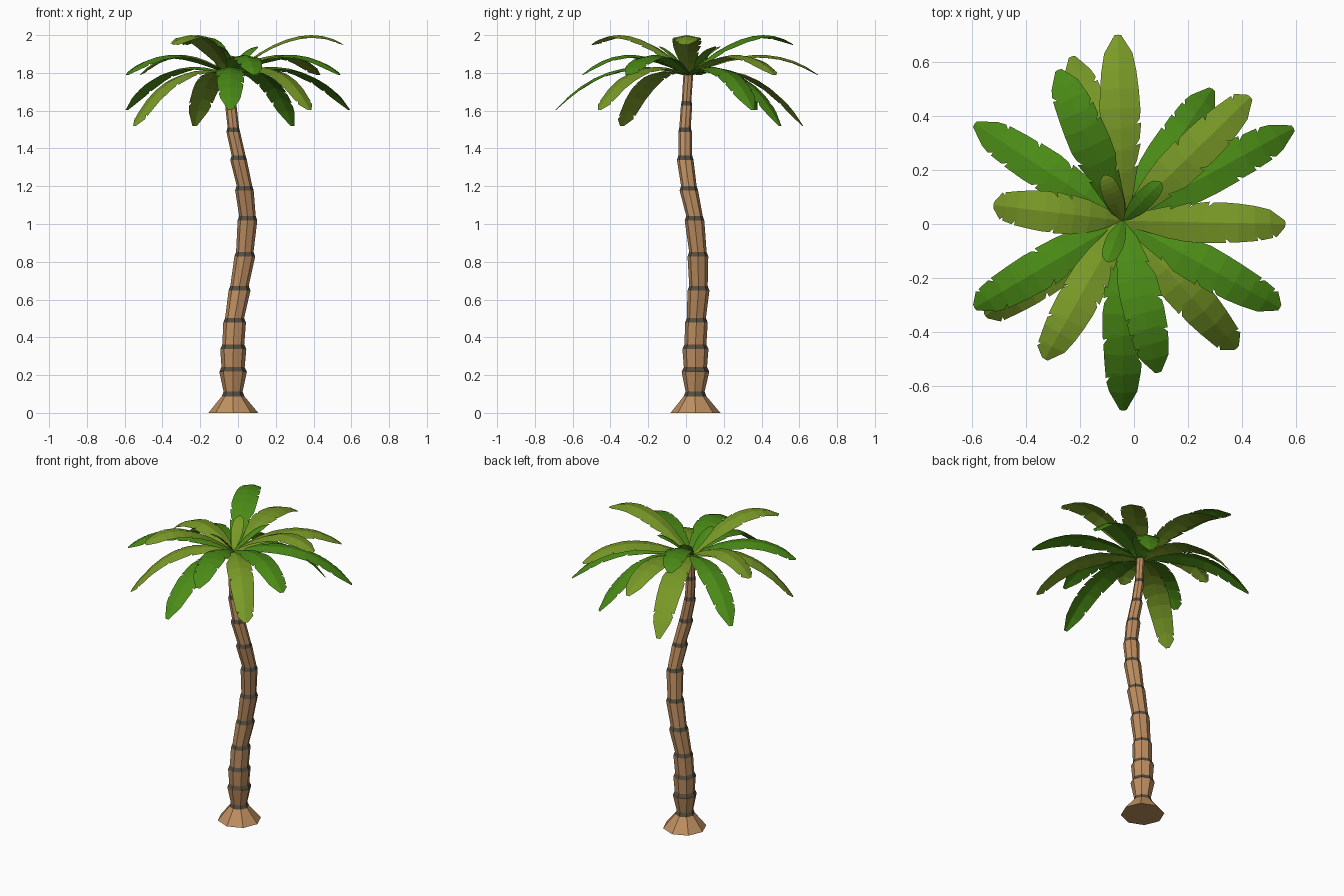
import bpy, bmesh, math, random
from mathutils import Vector

if "Cube" in bpy.data.objects:
    bpy.data.objects.remove(bpy.data.objects["Cube"])

random.seed(4)


def material(name, rgb):
    m = bpy.data.materials.new(name)
    m.diffuse_color = (*rgb, 1)
    m.use_nodes = True
    m.node_tree.nodes["Principled BSDF"].inputs["Base Color"].default_value = m.diffuse_color
    return m


BARK = material("bark", (0.52, 0.275, 0.12))
RING = material("bark_ring", (0.09, 0.075, 0.05))
GREEN = material("leaf_green", (0.07, 0.26, 0.008))
OLIVE = material("leaf_olive", (0.19, 0.32, 0.02))


def finish(bm, name, mats):
    me = bpy.data.meshes.new(name)
    bm.to_mesh(me)
    bm.free()
    for m in mats:
        me.materials.append(m)
    ob = bpy.data.objects.new(name, me)
    bpy.context.collection.objects.link(ob)
    return ob


# Trunk: octagonal loft along a swaying path, stepping in at each dark ring
JOINTS = [  # z, x, y, radius
    (0.10, -0.026, 0.048, 0.060), (0.23, -0.026, 0.050, 0.073),
    (0.35, -0.025, 0.050, 0.069), (0.49, -0.018, 0.055, 0.060),
    (0.66, 0.008, 0.066, 0.058), (0.84, 0.036, 0.063, 0.055),
    (1.03, 0.050, 0.045, 0.052), (1.19, 0.034, 0.015, 0.049),
    (1.35, 0.003, -0.004, 0.044), (1.50, -0.025, -0.005, 0.036),
    (1.64, -0.038, 0.003, 0.030)]


def trunk():
    rings = [(0, -0.025, 0.05, 0.132)]
    for z, x, y, r in JOINTS:
        rings += [(z - 0.012, x, y, r), (z + 0.012, x, y, r * 0.84)]
    rings.append((1.79, -0.04, 0.012, 0.026))
    bm = bmesh.new()
    loops = [[bm.verts.new((x + r * math.cos(k * math.pi / 4),
                            y + r * math.sin(k * math.pi / 4), z)) for k in range(8)]
             for z, x, y, r in rings]
    for i, (a, b) in enumerate(zip(loops, loops[1:])):
        for k in range(8):
            f = bm.faces.new((a[k], a[(k + 1) % 8], b[(k + 1) % 8], b[k]))
            f.material_index = i % 2      # odd spans are the dark rings
    bm.faces.new(loops[0][::-1])
    bm.faces.new(loops[-1])
    finish(bm, "trunk", [BARK, RING])


# Leaf: arched sheet folded along its midrib, with torn slits in both edges
ROOT = Vector((-0.04, 0.012, 1.79))
WIDTHS = [0.28, 0.50, 0.78, 0.95, 1.0, 0.98, 0.93, 0.84, 0.68, 0.16]


def leaf(name, tip, ctrl_z, half_width, mat, notched=True):
    tip = Vector(tip)
    ctrl = ROOT.lerp(tip, 0.60)
    ctrl.z = ctrl_z
    flat = Vector((tip.x - ROOT.x, tip.y - ROOT.y, 0)).normalized()
    side = Vector((-flat.y, flat.x, 0))
    n = len(WIDTHS) - 1

    def spine(t):
        return ROOT * (1 - t) ** 2 + ctrl * 2 * t * (1 - t) + tip * t * t

    def edge(t, w, s):
        tangent = (ctrl - ROOT).lerp(tip - ctrl, t).normalized()
        up = tangent.cross(side)
        return spine(t) + side * s * w + up * (-0.2 * w)

    bm = bmesh.new()
    mid = [bm.verts.new(spine(i / n)) for i in range(n + 1)]
    for s in (1, -1):
        cuts = random.sample(range(2, n), 3) if notched else []
        start = [bm.verts.new(edge(0, WIDTHS[0] * half_width, s))]
        for i in range(n):
            j = i + 1
            w = WIDTHS[j] * half_width
            cut = j in cuts
            end = bm.verts.new(edge(j / n + (0.03 if cut else 0), w, s))
            face = [mid[i], mid[j], end] + start[::-1]
            bm.faces.new(face if s < 0 else face[::-1])
            start = [end]
            if cut:      # the slit reaches inwards, then the edge resumes
                start = [bm.verts.new(edge(j / n, w * 0.62, s)),
                         bm.verts.new(edge(j / n + 0.055, w * 0.96, s))]
    bm.normal_update()
    if sum(f.normal.z * f.calc_area() for f in bm.faces) < 0:
        bmesh.ops.reverse_faces(bm, faces=bm.faces[:])
    finish(bm, name, [mat])


trunk()

# Crown tiers: (tip z, arch control z) with leaf tips (x, y, colour)
TIERS = {
    "upper": (1.95, 2.103, [(0.56, 0.0, OLIVE), (-0.28, 0.57, GREEN), (-0.33, -0.50, OLIVE)]),
    "middle": (1.79, 2.00, [(-0.06, 0.70, OLIVE), (-0.52, 0.07, OLIVE), (-0.59, -0.31, GREEN),
                            (0.09, -0.55, GREEN), (0.54, -0.31, GREEN), (0.43, 0.47, OLIVE)]),
    "lower": (1.605, 1.93, [(-0.59, 0.37, GREEN), (-0.04, -0.69, GREEN),
                            (0.38, -0.46, OLIVE), (0.59, 0.355, GREEN)]),
    "drooping": (1.52, 1.90, [(-0.23, 0.62, OLIVE), (-0.55, -0.34, OLIVE), (0.29, 0.50, GREEN)]),
}
for tier, (tz, cz, tips) in TIERS.items():
    for i, (x, y, mat) in enumerate(tips):
        leaf(f"{tier}_leaf_{i + 1}", (x, y, tz), cz, 0.077, mat)

# Young leaves in the heart of the crown
for i, (x, y, mat) in enumerate([(-0.11, 0.18, OLIVE), (0.10, 0.155, GREEN), (-0.10, -0.14, GREEN)]):
    leaf(f"young_leaf_{i + 1}", (x, y, 1.94), 1.93, 0.036, mat, notched=False)
